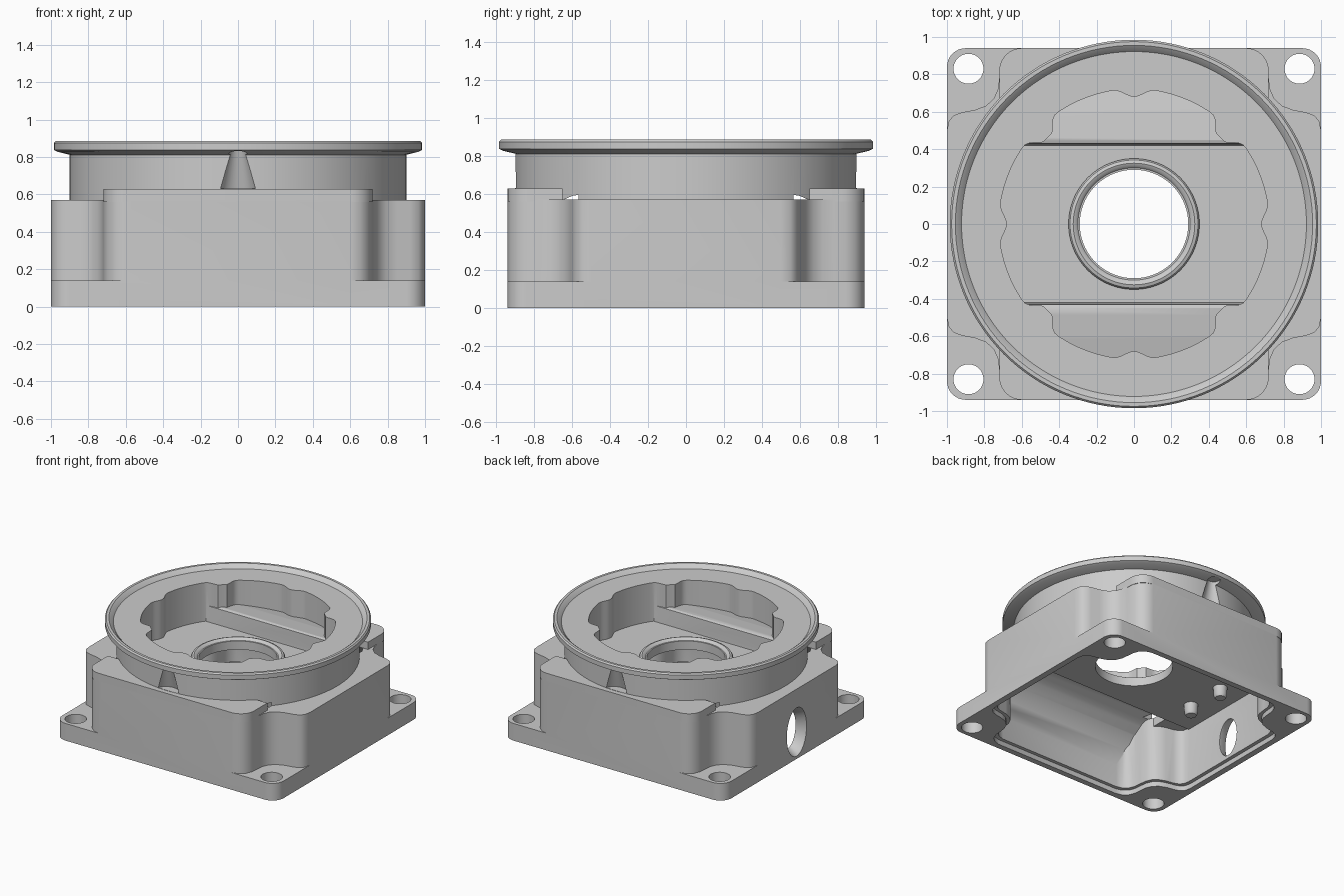
import bpy, bmesh
from math import sin, cos, pi, radians
from mathutils import Matrix

if "Cube" in bpy.data.objects:
    bpy.data.objects.remove(bpy.data.objects["Cube"])


def finish(bm, name):
    bmesh.ops.recalc_face_normals(bm, faces=bm.faces)
    me = bpy.data.meshes.new(name)
    bm.to_mesh(me)
    bm.free()
    ob = bpy.data.objects.new(name, me)
    bpy.context.collection.objects.link(ob)
    return ob


def prism(name, pts, z0, z1, along_x=False):
    """Extrude an outline upward, or a (y, z) outline along x."""
    bm = bmesh.new()
    f = bm.faces.new([bm.verts.new((x, y, z0)) for x, y in pts])
    up = bmesh.ops.extrude_face_region(bm, geom=[f])
    bmesh.ops.translate(bm, vec=(0, 0, z1 - z0),
                        verts=[v for v in up["geom"] if isinstance(v, bmesh.types.BMVert)])
    if along_x:
        bmesh.ops.transform(bm, verts=bm.verts,
                            matrix=Matrix(((0, 0, 1, 0), (1, 0, 0, 0), (0, 1, 0, 0), (0, 0, 0, 1))))
    return finish(bm, name)


def lathe(name, prof, at=(0, 0), n=96):
    """Solid of revolution from (radius, z) points."""
    bm = bmesh.new()
    rings = [[bm.verts.new((at[0] + r * cos(2 * pi * i / n), at[1] + r * sin(2 * pi * i / n), z))
              for i in range(n)] for r, z in prof]
    for a, b in zip(rings, rings[1:]):
        for i in range(n):
            j = (i + 1) % n
            bm.faces.new((a[i], a[j], b[j], b[i]))
    bm.faces.new(rings[0][::-1])
    bm.faces.new(rings[-1])
    return finish(bm, name)


def combine(ob, other, op):
    m = ob.modifiers.new("bool", 'BOOLEAN')
    m.object, m.operation, m.solver = other, op, 'EXACT'
    bpy.context.view_layer.objects.active = ob
    bpy.ops.object.modifier_apply(modifier=m.name)
    bpy.data.objects.remove(other, do_unlink=True)


def four_way(quarter):
    """Mirror a first-quadrant run of points into a closed outline."""
    q = quarter
    return (q + [(-x, y) for x, y in reversed(q)] + [(-x, -y) for x, y in q]
            + [(x, -y) for x, y in reversed(q)])


def arc(hx, hy, r, n=8):
    return [(hx - r + r * cos(pi / 2 * i / n), hy - r + r * sin(pi / 2 * i / n))
            for i in range(n + 1)]


def both_sides(half):
    """Mirror a (y, z) profile half to -y."""
    return half + [(-y, z) for y, z in reversed(half)]


def scaled(pts, s):
    return [(x * s, y * s) for x, y in pts]


# Square body with a scooped notch at each corner
cross = four_way([(1, .50), (.99, .55), (.965, .58), (.92, .597), (.85, .61), (.79, .633),
                  (.75, .67), (.728, .72), (.72, .78), (.715, .84), (.695, .89),
                  (.655, .925), (.60, .94)])
housing = prism("housing", cross, 0, .57)
combine(housing, prism("base_plate", four_way(arc(1, .94, .1)), 0, .14), 'UNION')
raised = four_way([(.58, .65), (.72, .65)] + arc(.72, .94, .12))
combine(housing, prism("raised_block", raised, .56, .63), 'UNION')

# Round neck with flared lip
neck = [(.9, .5), (.9, .812), (.965, .828), (.985, .838), (.985, .875), (.975, .886),
        (.955, .886), (.94, .875), (.922, .855)]
combine(housing, lathe("neck", neck, n=128), 'UNION')


# Lobed opening, cut down to a sunken channel between two shoulders
def bump(deg, centre, half):
    d = abs((deg - centre + 45) % 90 - 45)
    return .5 + .5 * cos(pi * d / half) if d < half else 0


opening = []
for i in range(240):
    deg = i * 1.5
    r = .722 - .068 * min(1, 1.3 * bump(deg, 45, 10)) - .042 * bump(deg, 0, 9)
    opening.append((r * cos(radians(deg)), r * sin(radians(deg))))
top_cut = prism("opening_cutter", opening, .2, 1)
floor = [(.42, .54), (.43, .665), (.45, .672), (.6, .655), (.8, .615), (.8, .97)]
combine(top_cut, prism("shoulder_profile", both_sides(floor), -.9, .9, True), 'INTERSECT')
combine(housing, top_cut, 'DIFFERENCE')

# Hollow underside: curved ceilings front and back, lower ones at the sides
under = prism("cavity_cutter", scaled(cross, .92), -.1, .8)
ceiling = [(.46, .49), (.485, .61), (.6, .59), (.7, .545), (.78, .48), (.84, .37), (.87, .2),
           (.95, -.2)]
combine(under, prism("ceiling_profile", both_sides(ceiling), -1.2, 1.2, True), 'INTERSECT')
for x0, x1 in ((-1.1, -.7), (.7, 1.1)):
    combine(under, prism("side_limit", [(x0, -1), (x1, -1), (x1, 1), (x0, 1)], .5, .9),
            'DIFFERENCE')
combine(housing, under, 'DIFFERENCE')
combine(housing, prism("rim_cutter", scaled(cross, .95), -.1, .04), 'DIFFERENCE')

# Collar around the central bore
collar = [(.35, .5), (.35, .56), (.342, .572), (.325, .578), (.31, .572), (.3, .56)]
combine(housing, lathe("collar", collar), 'UNION')
combine(housing, lathe("bore_cutter", [(.29, .3), (.29, .7)]), 'DIFFERENCE')

# Corner screw holes, and tapered dents in the neck at front and back
for sx in (-1, 1):
    for sy in (-1, 1):
        combine(housing, lathe("hole_cutter", [(.08, -.1), (.08, .3)],
                               (.885 * sx, .83 * sy), 40), 'DIFFERENCE')
for sy in (-1, 1):
    combine(housing, lathe("dent_cutter", [(.1, .632), (.045, .835)], (0, .93 * sy), 40),
            'DIFFERENCE')

# Flared oval cable opening through the left wall
port = lathe("port_cutter", [(.1, .7), (.1, .93), (.135, 1.02), (.135, 1.1)], n=48)
port.data.transform(Matrix(((0, 0, -1, 0), (1, 0, 0, 0), (0, -1.55, 0, .22), (0, 0, 0, 1))))
combine(housing, port, 'DIFFERENCE')

# Two pegs hanging from the ceiling near the cable opening
for sy in (-1, 1):
    combine(housing, lathe("peg", [(.04, .4), (.05, .42), (.055, .52)], (-.7, .17 * sy), 24),
            'UNION')

bpy.ops.object.select_all(action='DESELECT')
housing.select_set(True)
bpy.context.view_layer.objects.active = housing
bpy.ops.object.shade_smooth_by_angle(angle=radians(30))
